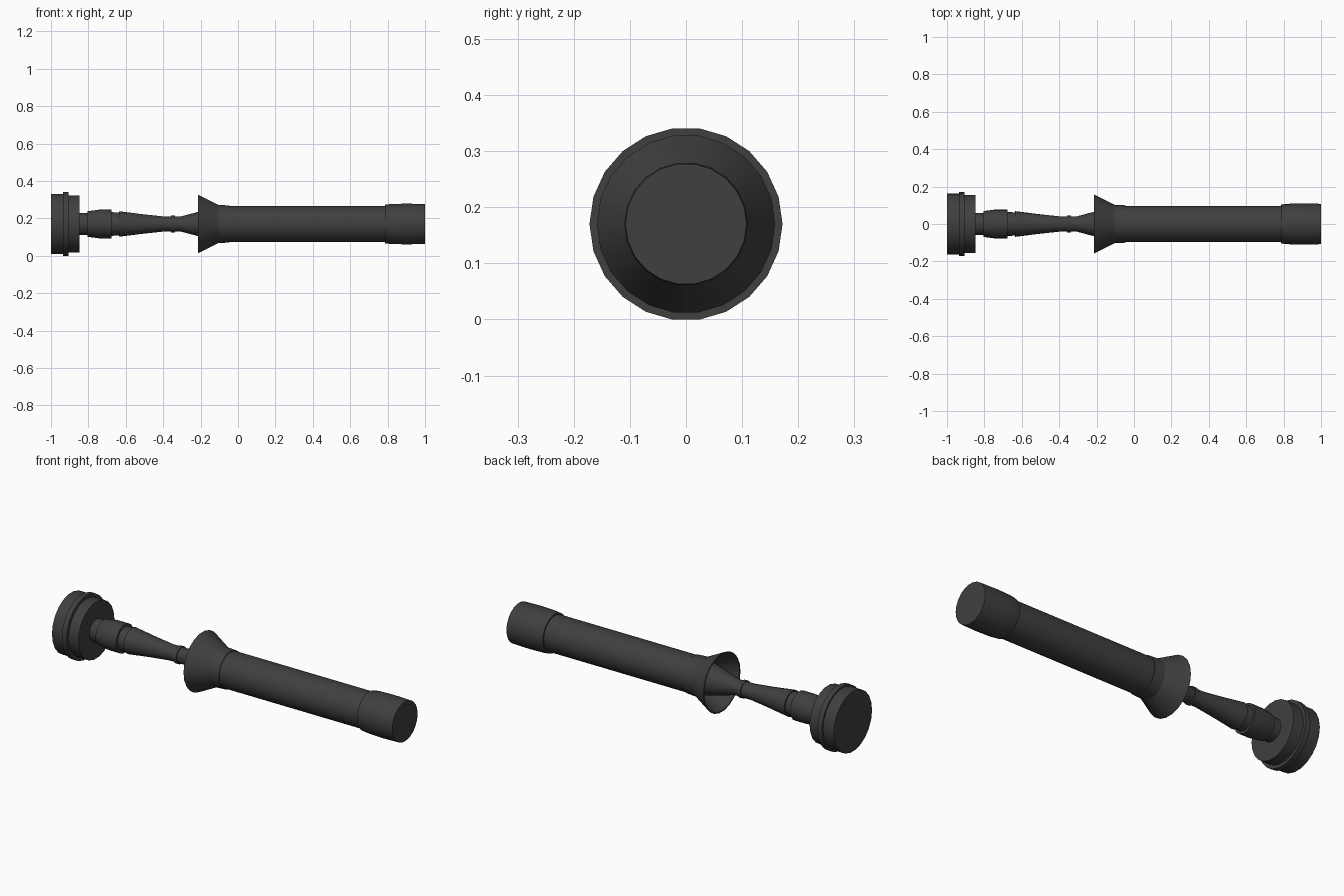
import bpy, bmesh, math

SIDES = 22
AXIS_Z = 0.17

cube = bpy.data.objects.get("Cube")
if cube:
    bpy.data.objects.remove(cube, do_unlink=True)

dark_metal = bpy.data.materials.new("dark grey metal")
dark_metal.use_nodes = True
colour = (0.05, 0.05, 0.05, 1)
dark_metal.diffuse_color = colour
dark_metal.node_tree.nodes["Principled BSDF"].inputs["Base Color"].default_value = colour


def lathe(name, profile, hollow=False):
    """Turn (x, radius) points about the long axis; hollow closes the profile on itself."""
    bm = bmesh.new()
    rings = []
    for x, r in profile:
        angles = [2 * math.pi * k / SIDES for k in range(SIDES)]
        rings.append([bm.verts.new((x, r * math.cos(a), r * math.sin(a))) for a in angles])
    pairs = list(zip(rings, rings[1:]))
    if hollow:
        pairs.append((rings[-1], rings[0]))
    else:
        bm.faces.new(rings[0])
        bm.faces.new(rings[-1])
    for a, b in pairs:
        for k in range(SIDES):
            j = (k + 1) % SIDES
            bm.faces.new((a[k], a[j], b[j], b[k]))
    bmesh.ops.recalc_face_normals(bm, faces=bm.faces)
    mesh = bpy.data.meshes.new(name)
    bm.to_mesh(mesh)
    bm.free()
    mesh.materials.append(dark_metal)
    obj = bpy.data.objects.new(name, mesh)
    obj.location.z = AXIS_Z
    bpy.context.collection.objects.link(obj)
    bpy.ops.object.select_all(action='DESELECT')
    obj.select_set(True)
    bpy.context.view_layer.objects.active = obj
    bpy.ops.object.shade_smooth_by_angle(angle=math.radians(30))
    return obj


# Wide end disc with its raised rim
lathe("pommel_disc", [(-1, 0.163), (-0.935, 0.163), (-0.935, 0.172), (-0.907, 0.172),
                      (-0.907, 0.154), (-0.848, 0.154)])

# Stepped neck
lathe("neck", [(-0.85, 0.06), (-0.805, 0.06), (-0.805, 0.069), (-0.745, 0.077),
               (-0.677, 0.077), (-0.677, 0.064), (-0.635, 0.062)])

# Tapered stem flaring into the cup
lathe("stem", [(-0.637, 0.069), (-0.52, 0.054), (-0.4, 0.041), (-0.305, 0.041),
               (-0.215, 0.065), (-0.1, 0.094)])
lathe("stem_ring", [(-0.357, 0.046), (-0.338, 0.046)])

# Hollow flared cup and its collar
lathe("flared_cup", [(-0.215, 0.159), (-0.105, 0.103), (-0.105, 0.093), (-0.215, 0.152)],
      hollow=True)
lathe("collar", [(-0.105, 0.103), (-0.045, 0.1)])

# Long grip and slightly barrelled end cap
lathe("grip", [(-0.06, 0.096), (0.8, 0.096)])
lathe("end_cap", [(0.785, 0.104), (0.82, 0.108), (0.9, 0.11), (1, 0.108)])
